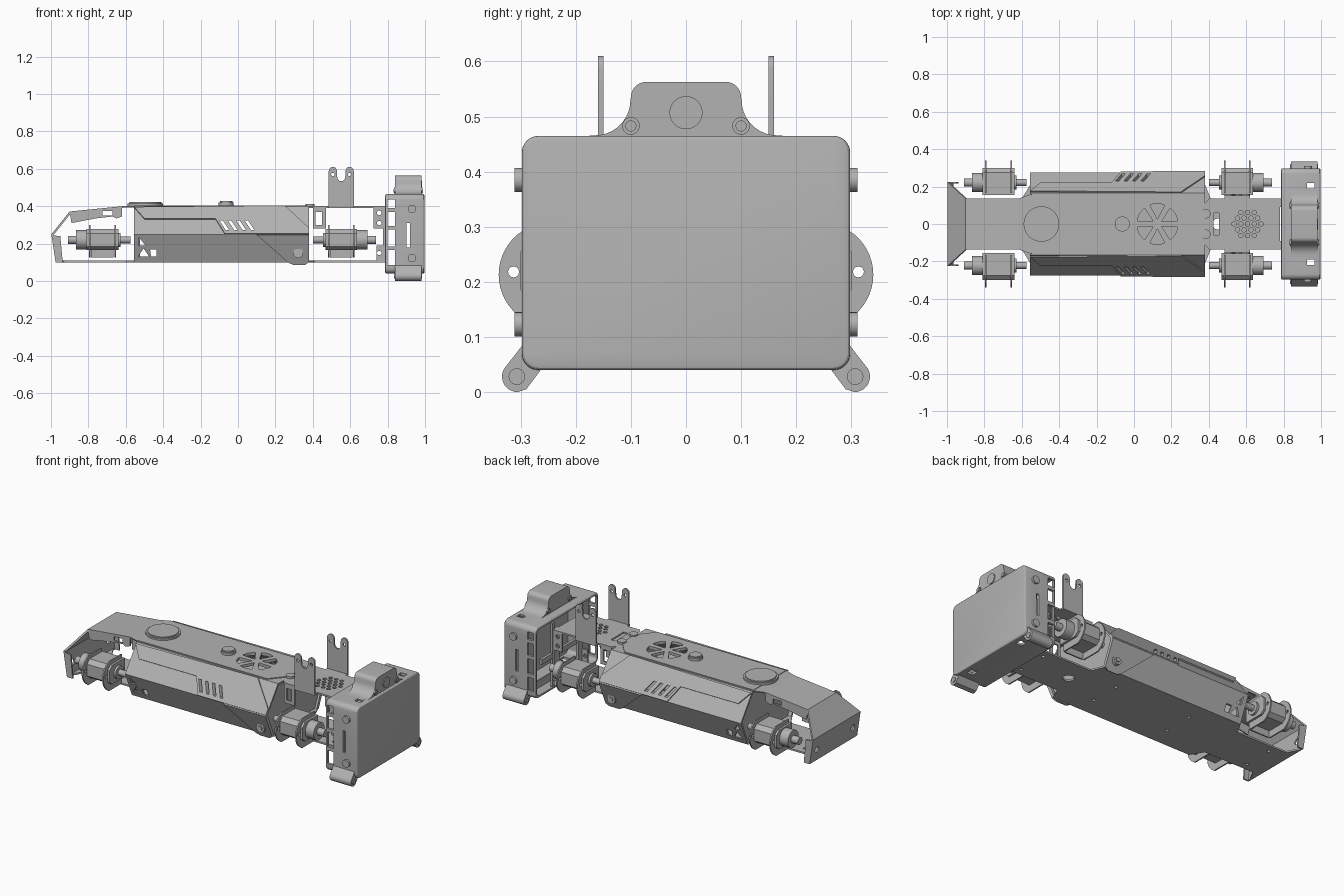
import bpy, bmesh, math
from mathutils import Vector

old = bpy.data.objects.get("Cube")
if old:
    bpy.data.objects.remove(old, do_unlink=True)

grey = bpy.data.materials.new("plain grey")
grey.use_nodes = True
tone = (0.45, 0.45, 0.45, 1)
grey.diffuse_color = tone
grey.node_tree.nodes["Principled BSDF"].inputs["Base Color"].default_value = tone


def solid(name, loops, offset):
    """Extrude each 3D outline by the offset, all in one mesh."""
    bm = bmesh.new()
    off = Vector(offset)
    for loop in loops:
        low = [bm.verts.new(p) for p in loop]
        high = [bm.verts.new(Vector(p) + off) for p in loop]
        bm.faces.new(low)
        bm.faces.new(high[::-1])
        for i in range(len(low)):
            j = (i + 1) % len(low)
            bm.faces.new((low[j], low[i], high[i], high[j]))
    bmesh.ops.recalc_face_normals(bm, faces=bm.faces)
    mesh = bpy.data.meshes.new(name)
    bm.to_mesh(mesh)
    bm.free()
    mesh.materials.append(grey)
    ob = bpy.data.objects.new(name, mesh)
    bpy.context.collection.objects.link(ob)
    return ob


def prism(name, outlines, axis, a, b):
    """Outlines are (y,z), (x,z) or (x,y) for the axes x, y and z."""
    k = "xyz".index(axis)
    loops = []
    for pts in outlines:
        loops.append([tuple(list(p[:k]) + [a] + list(p[k:])) for p in pts])
    off = [0, 0, 0]
    off[k] = b - a
    return solid(name, loops, off)


def arc(cx, cy, r, start=0, end=360, n=24):
    full = end - start == 360
    steps = n if full else n + 1
    angles = [math.radians(start + (end - start) * i / n) for i in range(steps)]
    return [(cx + r * math.cos(t), cy + r * math.sin(t)) for t in angles]


def rect(a0, a1, b0, b1):
    return [(a0, b0), (a1, b0), (a1, b1), (a0, b1)]


def mir(pts):
    return pts + [(-a, b) for a, b in reversed(pts)]


def plan(pts):
    """Symmetric plan outline from its +y half."""
    return pts + [(x, -y) for x, y in reversed(pts)]


def rounded(hw, z0, z1, r):
    return mir(arc(hw - r, z0 + r, r, -90, 0, 6) + arc(hw - r, z1 - r, r, 0, 90, 6))


def cut(ob, outlines, axis, a, b):
    cutter = prism("cutter", outlines, axis, a, b)
    cutter.hide_render = True
    mod = ob.modifiers.new("cut", "BOOLEAN")
    mod.operation, mod.solver, mod.object = "DIFFERENCE", "EXACT", cutter
    bpy.context.view_layer.objects.active = ob
    bpy.ops.object.modifier_apply(modifier=mod.name)
    bpy.data.objects.remove(cutter, do_unlink=True)


# Body cover: folded sheet with vents
section = [(0.21, 0.1), (0.275, 0.25), (0.165, 0.4)]
inner = [(0.198, 0.1), (0.262, 0.25), (0.159, 0.388)]
cover = prism("body_cover", [mir(section) + mir(inner)[::-1]], "x", -0.555, 0.38)
slots = []
for i in range(4):
    x = -0.1 + 0.045 * i
    slots.append([(x, 0.325), (x + 0.018, 0.325), (x + 0.053, 0.272), (x + 0.035, 0.272)])
cut(cover, slots, "y", -0.4, 0.4)
truss = [[(-0.53, 0.19), (-0.53, 0.235), (-0.495, 0.19)],
         [(-0.535, 0.13), (-0.475, 0.13), (-0.505, 0.175)],
         [(-0.465, 0.13), (-0.435, 0.13), (-0.435, 0.17), (-0.47, 0.17)]]
cut(cover, truss, "y", -0.4, 0.4)

# Top skin with fan opening
top = prism("top_skin", [plan([(-0.555, 0.155), (0.3, 0.155), (0.38, 0.06)])], "z", 0.398, 0.405)
fan = []
for i in range(6):
    t = 60 * i + 30
    cx, cy = 0.125 + 0.025 * math.cos(math.radians(t)), 0.025 * math.sin(math.radians(t))
    fan.append([(cx, cy)] + arc(cx, cy, 0.085, t - 27, t + 27, 4))
for part in (cover, top):
    cut(part, fan, "z", 0.36, 0.45)
prism("rear_cap", [arc(-0.495, 0, 0.095, n=48)], "z", 0.4, 0.415)
prism("rear_cap_lid", [arc(-0.495, 0, 0.085, n=48)], "z", 0.41, 0.422)
prism("power_button", [arc(-0.063, 0, 0.04, n=32)], "z", 0.4, 0.42)
prism("power_button_top", [arc(-0.063, 0, 0.033, n=32)], "z", 0.415, 0.428)


# Raised armour on the sides of the cover
def side_y(z):
    return 0.275 - (z - 0.25) * 0.11 / 0.15 if z > 0.25 else 0.21 + (z - 0.1) * 0.065 / 0.15


upper = [(-0.555, 0.392), (-0.5, 0.33), (-0.12, 0.33), (-0.07, 0.25), (0.38, 0.25), (0.38, 0.28), (0.25, 0.4)]
lower = [(0.1, 0.25), (0.27, 0.1), (0.295, 0.09), (0.36, 0.09), (0.38, 0.105), (0.38, 0.25)]
for s, side in ((1, "left"), (-1, "right")):
    for label, pts, n in (("upper", upper, (0.806, 0.591)), ("lower", lower, (0.917, -0.398))):
        loop = [(x, s * side_y(z), z) for x, z in pts]
        armour = solid(f"{side}_{label}_armour", [loop], (0, s * n[0] * 0.008, n[1] * 0.008))
        if label == "upper":
            cut(armour, slots, "y", -0.4, 0.4)
    prism(f"{side}_pivot", [arc(0.322, 0.15, 0.027)], "y", s * 0.2, s * 0.25)
    prism(f"{side}_pivot_bolt", [arc(0.322, 0.15, 0.014)], "y", s * 0.2, s * 0.256)

# Bulkheads closing the cover
for name, x in (("rear_bulkhead", -0.535), ("front_bulkhead", 0.36)):
    prism(name, [mir([(0.195, 0.105), (0.258, 0.25), (0.157, 0.39)])], "x", x, x + 0.01)

# Floor plate
floor = prism("floor_plate", [plan([(-0.975, 0.22), (-0.93, 0.135), (-0.6, 0.135), (-0.555, 0.21),
                                    (0.38, 0.21), (0.41, 0.135), (0.78, 0.135)])], "z", 0.1, 0.11)
holes = [arc(x, y, 0.01, n=12) for x in (-0.85, -0.3, 0.2, 0.7) for y in (-0.09, 0.09)]
cut(floor, holes + [arc(0.45, 0, 0.03)], "z", 0.05, 0.15)

# Tail hood: folded strip, lofted from half widths
rows = [(-0.55, 0.16, 0.402), (-0.62, 0.135, 0.4), (-0.9, 0.135, 0.372), (-0.998, 0.225, 0.25), (-0.975, 0.225, 0.1)]
quads = []
for (x0, w0, z0), (x1, w1, z1) in zip(rows, rows[1:]):
    quads.append([(x0, -w0, z0), (x0, w0, z0), (x1, w1, z1), (x1, -w1, z1)])
solid("tail_hood", quads[:3], (0.008, 0, -0.008))
tail = solid("tail_panel", quads[3:], (0.01, 0, 0))
cut(tail, [arc(s * 0.17, 0.17, 0.018) for s in (1, -1)], "x", -1.1, -0.9)
flange = [(-0.9, 0.37), (-0.62, 0.4), (-0.62, 0.345), (-0.65, 0.335), (-0.67, 0.345), (-0.76, 0.335), (-0.89, 0.31)]
for s in (1, -1):
    ob = prism("tail_flange", [flange], "y", s * 0.126, s * 0.135)
    cut(ob, [rect(-0.725, -0.67, 0.35, 0.375)], "y", -0.3, 0.3)
    prism("tail_ear", [[(-0.995, 0.245), (-0.95, 0.24), (-0.937, 0.1), (-0.975, 0.1)]], "y", s * 0.216, s * 0.225)

# Front shoulder deck
deck = prism("shoulder_deck", [plan([(0.37, 0.1), (0.4, 0.135), (0.484, 0.135), (0.484, 0.16),
                                     (0.62, 0.16), (0.62, 0.135), (0.78, 0.135)])], "z", 0.39, 0.4)
grill = []
for r in range(-2, 3):
    for c in range(5 - abs(r)):
        grill.append(arc(0.607 + (c - (4 - abs(r)) / 2) * 0.036, r * 0.031, 0.012, n=10))
cut(deck, grill + [rect(0.425, 0.455, -0.06, 0.06)], "z", 0.35, 0.45)
for s in (1, -1):
    prism("deck_stud", [arc(0.385, s * 0.055, 0.025)], "z", 0.39, 0.412)
    # Forked shoulder bracket
    fork = [(0.067, 0.39), (0.067, 0.545)] + arc(0.045, 0.588, 0.022, 0, 180, 10) + [(0.021, 0.55), (0.01, 0.535)]
    ob = prism("shoulder_fork", [[(0.552 + x, z) for x, z in mir(fork)]], "y", s * 0.15, s * 0.16)
    cut(ob, [arc(0.552 + d, 0.57, 0.009, n=12) for d in (-0.045, 0.045)], "y", -0.3, 0.3)
    # Folded side tabs
    ob = prism("shoulder_tab", [rect(0.4, 0.47, 0.28, 0.395)], "y", s * 0.126, s * 0.135)
    cut(ob, [rect(0.415, 0.45, 0.3, 0.37)], "y", -0.3, 0.3)
    ob = prism("neck_tab", [rect(0.725, 0.79, 0.28, 0.395), rect(0.74, 0.79, 0.105, 0.19)],
               "y", s * 0.126, s * 0.135)
    cut(ob, [arc(0.755, z, 0.012) for z in (0.15, 0.31, 0.365)], "y", -0.3, 0.3)
    prism("neck_post", [rect(s * 0.09, s * 0.135, 0.1, 0.4)], "x", 0.775, 0.79)

# Leg servos; d points to the driven end
for cx, d, end in ((-0.725, -1, "rear"), (0.552, 1, "front")):
    for s, side in ((1, "left"), (-1, "right")):
        name = f"{end}_{side}_servo"
        case = [(0.155, 0.165), (0.275, 0.165), (0.3, 0.185), (0.3, 0.255), (0.275, 0.278), (0.155, 0.278)]
        prism(name + "_case", [[(s * y, z) for y, z in case]], "x", cx - 0.085, cx + 0.085)
        plate = [(0.165, 0.3), (0.165, 0.125), (0.285, 0.125)] + arc(0.245, 0.213, 0.095, -50, 50, 14) + [(0.285, 0.3)]
        for off in (-0.068, 0.068):
            ob = prism(name + "_flange", [[(s * y, z) for y, z in plate]], "x", cx + off - 0.004, cx + off + 0.004)
            cut(ob, [arc(s * 0.313, 0.218, 0.01, n=12)], "x", cx + off - 0.05, cx + off + 0.05)
        for label, r, a, b in (("drum", 0.052, 0.08, 0.14), ("shaft", 0.022, 0.13, 0.185),
                               ("hub", 0.038, -0.08, -0.098), ("stub", 0.018, -0.09, -0.15)):
            prism(f"{name}_{label}", [arc(s * 0.222, 0.22, r)], "x", cx + d * a, cx + d * b)
        prism(name + "_foot", [rect(cx - 0.06, cx + 0.06, 0.125, 0.17)], "y", s * 0.16, s * 0.168)

# Head shell: rounded box open at the back
head = prism("head_shell", [rounded(0.298, 0.04, 0.465, 0.03)], "x", 0.787, 0.997)
bev = head.modifiers.new("edge", "BEVEL")
bev.width, bev.segments, bev.angle_limit = 0.008, 3, math.radians(60)
bpy.context.view_layer.objects.active = head
bpy.ops.object.modifier_apply(modifier=bev.name)
cut(head, [rounded(0.283, 0.055, 0.45, 0.02)], "x", 0.7, 0.98)
windows = [rect(0.8, 0.84, z, z + h) for z, h in ((0.085, 0.08), (0.185, 0.09), (0.295, 0.075), (0.39, 0.045))]
cut(head, windows + [rect(0.902, 0.92, 0.18, 0.31)], "y", -0.4, 0.4)
cut(head, [rect(0.925, 0.965, y - 0.02, y + 0.02) for y in (-0.2, 0.2)], "z", 0, 0.6)
rim = prism("head_rear_frame", [rounded(0.285, 0.053, 0.452, 0.02)], "x", 0.845, 0.853)
cut(rim, [rounded(0.235, 0.1, 0.405, 0.02)], "x", 0.8, 0.9)
prism("head_rib", [rect(-0.24, 0.24, 0.23, 0.26), rect(-0.14, -0.12, 0.06, 0.44),
                   rect(0.12, 0.14, 0.06, 0.44)], "x", 0.785, 0.8)

# Sensor hump on the head, with flared sides
flare = [(0.19, 0.455), (0.19, 0.464)] + arc(0.165, 0.53, 0.064, 270, 180, 10) + arc(0.072, 0.535, 0.028, 0, 90, 8)
prism("sensor_hump", [mir(flare)], "x", 0.84, 0.98)
prism("sensor_lens", [arc(0, 0.507, 0.03, n=32)], "x", 0.97, 0.985)
for s in (1, -1):
    prism("hump_bolt", [arc(s * 0.1, 0.483, 0.016)], "x", 0.835, 0.986)
    prism("hump_bolt_core", [arc(s * 0.1, 0.483, 0.01)], "x", 0.832, 0.99)
    # Lower corner lugs
    lug = [(0.26, 0.045), (0.29, 0.005)] + arc(0.306, 0.028, 0.028, -90, 45, 12) + [(0.297, 0.085)]
    prism("corner_lug", [[(s * y, z) for y, z in lug]], "x", 0.84, 0.98)
    prism("lug_bolt", [arc(s * 0.307, 0.028, 0.015)], "x", 0.835, 0.985)
    for z in (0.385, 0.123):
        prism("head_screw", [arc(0.93, z, 0.022)], "y", s * 0.29, s * 0.311)

# Smooth the rounded surfaces, keeping folds sharp
bpy.ops.object.select_all(action="DESELECT")
for ob in bpy.context.collection.objects:
    if ob.type == "MESH":
        ob.select_set(True)
        bpy.context.view_layer.objects.active = ob
bpy.ops.object.shade_smooth_by_angle(angle=math.radians(28))
